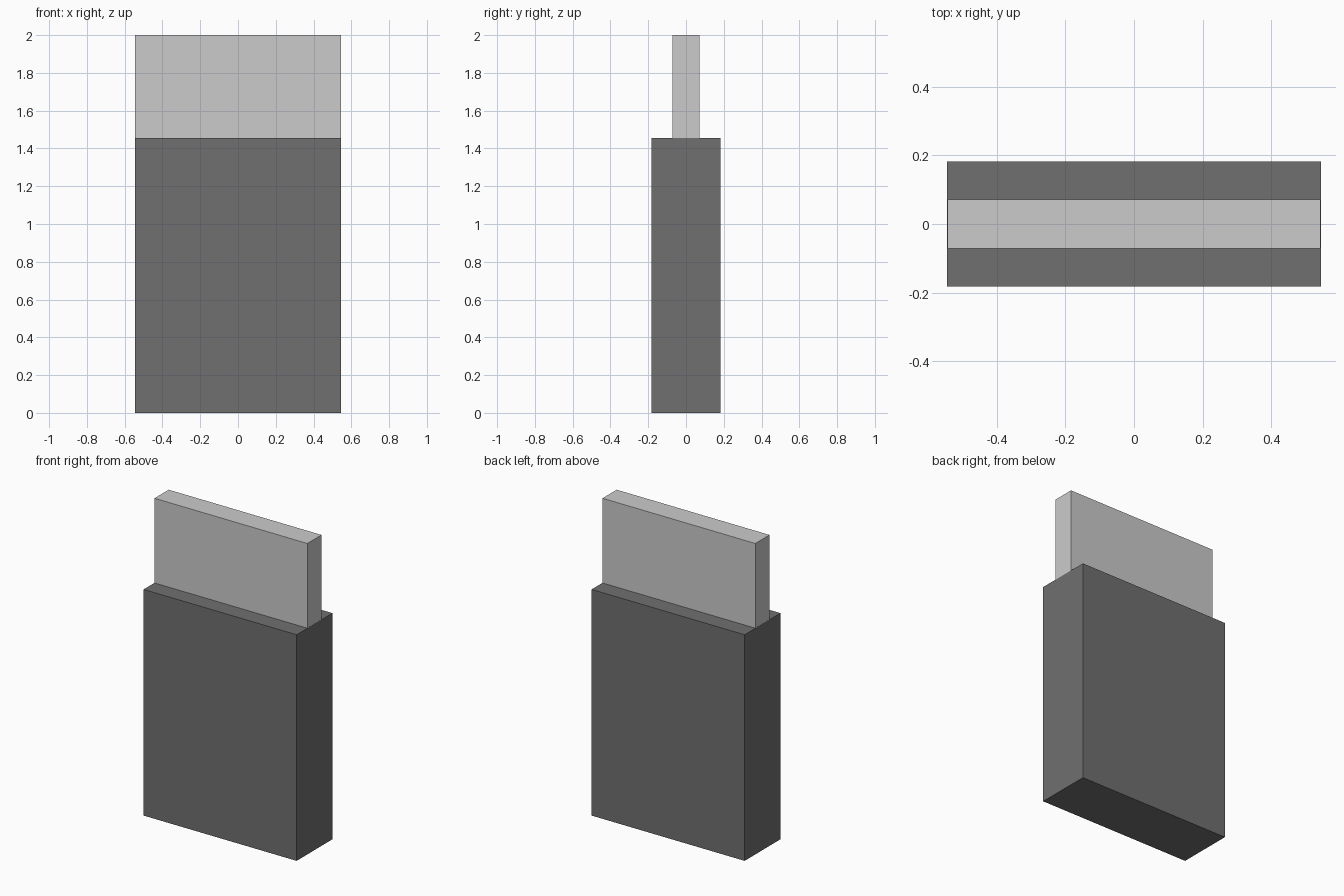
import bpy

if "Cube" in bpy.data.objects:
    bpy.data.objects.remove(bpy.data.objects["Cube"])


def add_box(name, size, z_bottom, colour=None):
    bpy.ops.mesh.primitive_cube_add(size=1, location=(0, 0, z_bottom + size[2] / 2))
    box = bpy.context.object
    box.name = name
    box.scale = size
    bpy.ops.object.transform_apply(location=False, rotation=False, scale=True)
    if colour:
        material = bpy.data.materials.new(name + "_colour")
        material.diffuse_color = colour
        material.use_nodes = True
        material.node_tree.nodes["Principled BSDF"].inputs["Base Color"].default_value = material.diffuse_color
        box.data.materials.append(material)
    return box


# Thick dark lower block
add_box("lower_block", (1.09, 0.364, 1.455), 0.0, (0.16, 0.16, 0.16, 1))

# Thin upper slab, sunk into the block; a hair narrower so the end faces do not coincide
add_box("upper_slab", (1.088, 0.144, 0.72), 1.28)
